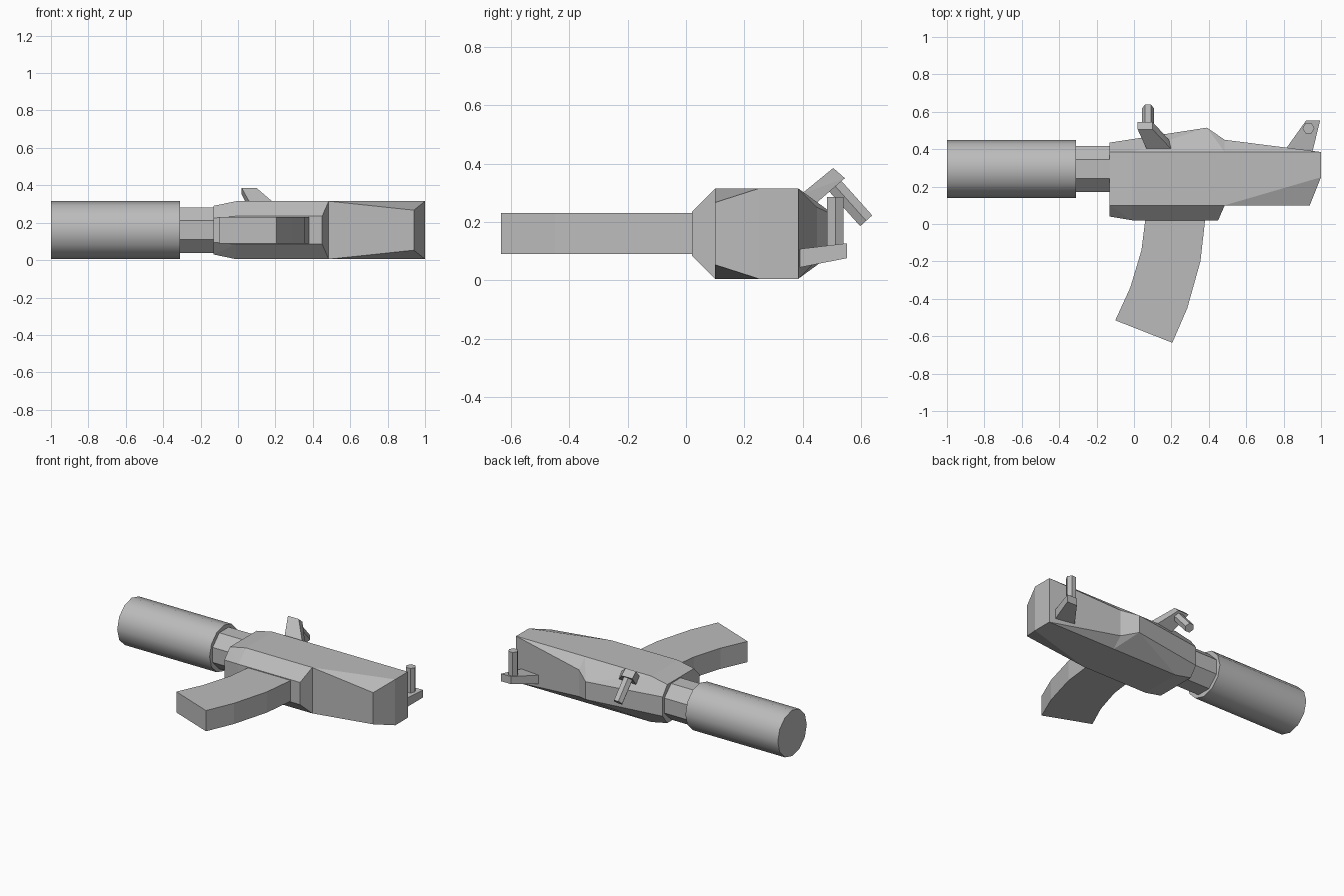
import bpy, bmesh, math
from mathutils import Vector

if "Cube" in bpy.data.objects:
    bpy.data.objects.remove(bpy.data.objects["Cube"])

ZC = 0.16  # height of the symmetry plane

grey = bpy.data.materials.new("plain grey")
grey.diffuse_color = (0.5, 0.5, 0.5, 1)
grey.use_nodes = True
grey.node_tree.nodes["Principled BSDF"].inputs["Base Color"].default_value = grey.diffuse_color


def finish(name, bm):
    bmesh.ops.recalc_face_normals(bm, faces=bm.faces)
    me = bpy.data.meshes.new(name)
    bm.to_mesh(me)
    bm.free()
    me.materials.append(grey)
    ob = bpy.data.objects.new(name, me)
    bpy.context.collection.objects.link(ob)
    return ob


def add_hull(bm, pts):
    vs = [bm.verts.new(p) for p in pts]
    r = bmesh.ops.convex_hull(bm, input=vs)
    junk = [v for v in r["geom_interior"] + r["geom_unused"] if isinstance(v, bmesh.types.BMVert)]
    bmesh.ops.delete(bm, geom=list(set(junk)), context='VERTS')


def mirrored(pts):
    # (x, y, half thickness) mirrored about the symmetry plane
    return [(x, y, ZC + s * h) for x, y, h in pts for s in (-1, 1)]


def rod(name, a, b, r, sides, turn=0.0, ref=(1, 0, 0)):
    # prism between two points, first corner towards ref
    a, b = Vector(a), Vector(b)
    d = (b - a).normalized()
    u = Vector(ref)
    u = (u - d * u.dot(d)).normalized()
    w = d.cross(u)
    bm = bmesh.new()
    rings = []
    for c in (a, b):
        rings.append([bm.verts.new(c + r * (math.cos(t) * u + math.sin(t) * w))
                      for t in (turn + 2 * math.pi * i / sides for i in range(sides))])
    for i in range(sides):
        j = (i + 1) % sides
        bm.faces.new((rings[0][i], rings[0][j], rings[1][j], rings[1][i]))
    for ring in rings:
        bm.faces.new(ring)
    return finish(name, bm)


# receiver: faceted front half and tapered rear half sharing one seam
SEAM = 0.485
seam = [(SEAM, .10, .155), (SEAM, .385, .155), (SEAM, .45, .09)]
bm = bmesh.new()
add_hull(bm, mirrored([(-.13, .04, .065), (-.13, .10, .13), (-.13, .385, .13), (-.13, .435, .065),
                       (-.01, .02, .075), (-.01, .10, .155), (-.01, .385, .155),
                       (.39, .515, .06), (.45, .02, .075)] + seam))
add_hull(bm, mirrored(seam + [(.94, .10, .107), (1, .25, .155), (1, .385, .155)]))
inner = [f for f in bm.faces if all(abs(v.co.x - SEAM) < 1e-4 for v in f.verts)]
bmesh.ops.delete(bm, geom=inner, context='FACES')
bmesh.ops.remove_doubles(bm, verts=bm.verts, dist=1e-4)
bmesh.ops.dissolve_limit(bm, angle_limit=math.radians(1), verts=bm.verts, edges=bm.edges)
finish("receiver", bm)

# barrel neck and large round muzzle sleeve
rod("barrel_neck", (-.33, .294, ZC), (-.12, .294, ZC), .132, 8, math.pi / 8, (0, 1, 0))
sleeve = rod("muzzle_sleeve", (-1, .294, ZC), (-.31, .294, ZC), .155, 12, 0, (0, 1, 0))
bpy.context.view_layer.objects.active = sleeve
sleeve.select_set(True)
bpy.ops.object.shade_smooth_by_angle(angle=math.radians(35))

# curved magazine from its side profile
left = [(.06, .04), (.06, .02), (.04, -.14), (-.02, -.34), (-.10, -.515)]
right = [(.38, .04), (.38, .02), (.355, -.20), (.285, -.45), (.205, -.635)]
bm = bmesh.new()
low = bm.faces.new([bm.verts.new((x, y, ZC - .07)) for x, y in left + right[::-1]])
ext = bmesh.ops.extrude_face_region(bm, geom=[low], use_keep_orig=True)
bmesh.ops.translate(bm, vec=(0, 0, .14), verts=[v for v in ext["geom"] if isinstance(v, bmesh.types.BMVert)])
finish("magazine", bm)

# front lever: slanted arm with a hexagonal peg
bm = bmesh.new()
add_hull(bm, [(x, y, z) for xs, yzs in (((.07, .205), ((.395, .295), (.43, .25))),
                                        ((.02, .10), ((.505, .385), (.545, .35))))
              for x in xs for y, z in yzs])
finish("front_lever_arm", bm)
rod("front_lever_peg", (.075, .51, .325), (.075, .618, .204), .032, 6)

# rear lever: tapered plate with an upright hexagonal peg
bm = bmesh.new()
add_hull(bm, [(.80, .385, .045), (.80, .385, .107), (.95, .37, .04), (.95, .37, .105),
              (.92, .553, .076), (.92, .553, .127), (.995, .553, .076), (.995, .553, .127)])
finish("rear_lever_arm", bm)
rod("rear_lever_peg", (.933, .512, .10), (.933, .512, .285), .032, 6)
